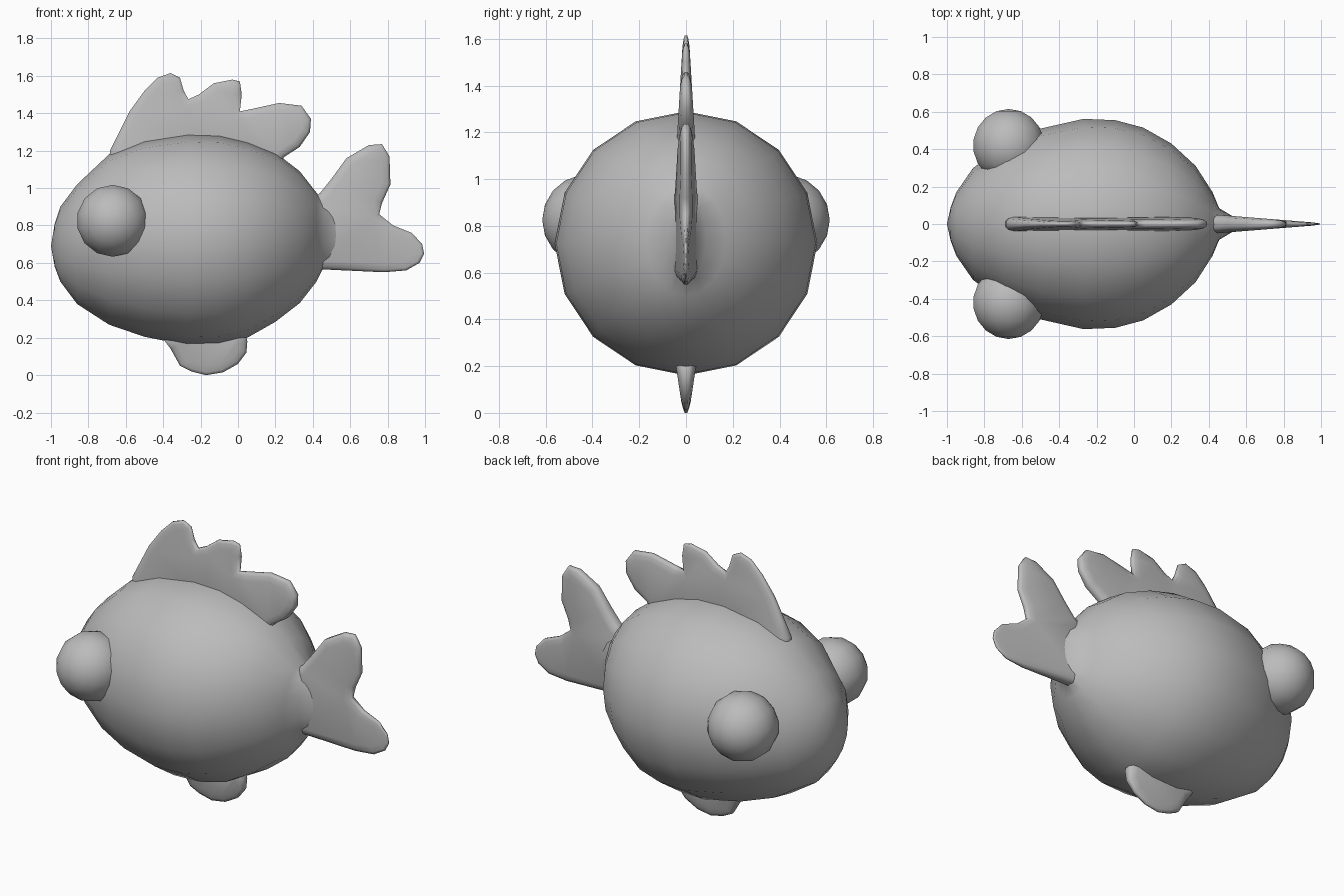
import bpy, bmesh, math
from mathutils import Vector

cube = bpy.data.objects.get("Cube")
if cube:
    bpy.data.objects.remove(cube, do_unlink=True)

# One plain grey for the whole fish
grey = bpy.data.materials.new("plain grey")
grey.use_nodes = True
colour = (0.5, 0.5, 0.5, 1)
grey.diffuse_color = colour
grey.node_tree.nodes["Principled BSDF"].inputs["Base Color"].default_value = colour


def finish(name, bm):
    bmesh.ops.recalc_face_normals(bm, faces=bm.faces)
    for face in bm.faces:
        face.smooth = True
    mesh = bpy.data.meshes.new(name)
    bm.to_mesh(mesh)
    bm.free()
    mesh.materials.append(grey)
    obj = bpy.data.objects.new(name, mesh)
    bpy.context.collection.objects.link(obj)
    return obj


def loft(name, stations, nose, tip, sides=16):
    """Elliptical rings along x, closed by a point at each end."""
    bm = bmesh.new()
    rings = []
    for x, top, bottom, half_width in stations:
        mid, half_height = (top + bottom) / 2, (top - bottom) / 2
        angles = [math.tau * i / sides for i in range(sides)]
        rings.append([bm.verts.new((x, half_width * math.sin(a),
                                    mid + half_height * math.cos(a))) for a in angles])
    for a, b in zip(rings, rings[1:]):
        for i in range(sides):
            j = (i + 1) % sides
            bm.faces.new((a[i], a[j], b[j], b[i]))
    for ring, point in ((rings[0], nose), (rings[-1], tip)):
        end = bm.verts.new(point)
        for i in range(sides):
            bm.faces.new((ring[i], ring[(i + 1) % sides], end))
    return finish(name, bm)


def fin(name, outline, thickness):
    """Flat outline in xz with rounded rims; thickness(x, z) gives half depth."""
    bm = bmesh.new()
    front = [bm.verts.new((x, -0.4, z)) for x, z in outline]
    back = [bm.verts.new((x, 0.4, z)) for x, z in outline]
    n = len(outline)
    sides = [bm.faces.new(front), bm.faces.new(back[::-1])]
    for i in range(n):
        j = (i + 1) % n
        bm.faces.new((front[i], front[j], back[j], back[i]))
    bmesh.ops.recalc_face_normals(bm, faces=bm.faces)
    # Two insets round the edge from thin rim to full thickness
    for width, depth in ((0.015, 0.35), (0.03, 0.25)):
        bmesh.ops.inset_individual(bm, faces=sides, thickness=width, depth=depth)
    for v in bm.verts:
        v.co.y *= thickness(v.co.x, v.co.z)
    bmesh.ops.triangulate(bm, faces=sides)
    return finish(name, bm)


# Egg-shaped body: x, top, bottom, half width
loft("body", [
    (-0.98, 0.81, 0.58, 0.09), (-0.95, 0.90, 0.50, 0.17), (-0.86, 1.02, 0.38, 0.30),
    (-0.69, 1.18, 0.27, 0.42), (-0.50, 1.255, 0.205, 0.51), (-0.27, 1.29, 0.16, 0.562),
    (-0.10, 1.285, 0.165, 0.555), (0.05, 1.25, 0.20, 0.515), (0.20, 1.19, 0.285, 0.43),
    (0.33, 1.09, 0.385, 0.31), (0.42, 0.975, 0.50, 0.17), (0.455, 0.93, 0.57, 0.085),
    (0.53, 0.90, 0.60, 0.04)], (-1, 0, 0.69), (0.6, 0, 0.75))

# Crest with three lobes, flared where it meets the back
fin("dorsal_fin", [
    (-0.69, 1.10), (-0.685, 1.20), (-0.64, 1.29), (-0.58, 1.41), (-0.50, 1.52),
    (-0.43, 1.59), (-0.36, 1.615), (-0.31, 1.59), (-0.29, 1.52), (-0.265, 1.475),
    (-0.21, 1.50), (-0.13, 1.56), (-0.03, 1.58), (0.01, 1.57), (0.02, 1.50),
    (0.01, 1.41), (0.06, 1.42), (0.22, 1.455), (0.34, 1.44), (0.39, 1.37),
    (0.385, 1.30), (0.33, 1.22), (0.245, 1.165), (0.20, 1.08), (-0.20, 1.15)],
    lambda x, z: 0.012 + 0.06 * max(0, 1.62 - z))

# Forked tail thinning to the rear
fin("tail_fin", [
    (0.38, 0.93), (0.44, 0.975), (0.50, 1.05), (0.58, 1.16), (0.70, 1.23),
    (0.77, 1.235), (0.81, 1.17), (0.815, 1.02), (0.77, 0.92), (0.755, 0.86),
    (0.83, 0.80), (0.93, 0.76), (0.985, 0.70), (0.995, 0.65), (0.97, 0.60),
    (0.90, 0.56), (0.78, 0.55), (0.46, 0.565), (0.38, 0.56)],
    lambda x, z: 0.005 + 0.08 * max(0, 1 - x))

# Small rounded belly fin
fin("belly_fin", [
    (-0.42, 0.22), (-0.36, 0.14), (-0.31, 0.05), (-0.25, 0.02), (-0.17, 0.0),
    (-0.08, 0.015), (0.0, 0.06), (0.045, 0.12), (0.05, 0.18), (0.03, 0.26)],
    lambda x, z: 0.013 + 0.15 * z)

# Bulging eyes
for side, y in (("left", 0.42), ("right", -0.42)):
    bm = bmesh.new()
    bmesh.ops.create_uvsphere(bm, u_segments=14, v_segments=9, radius=0.195)
    for v in bm.verts:
        v.co = Vector((v.co.x - 0.67, v.co.z + y, v.co.y + 0.825))
    finish(side + "_eye", bm)
